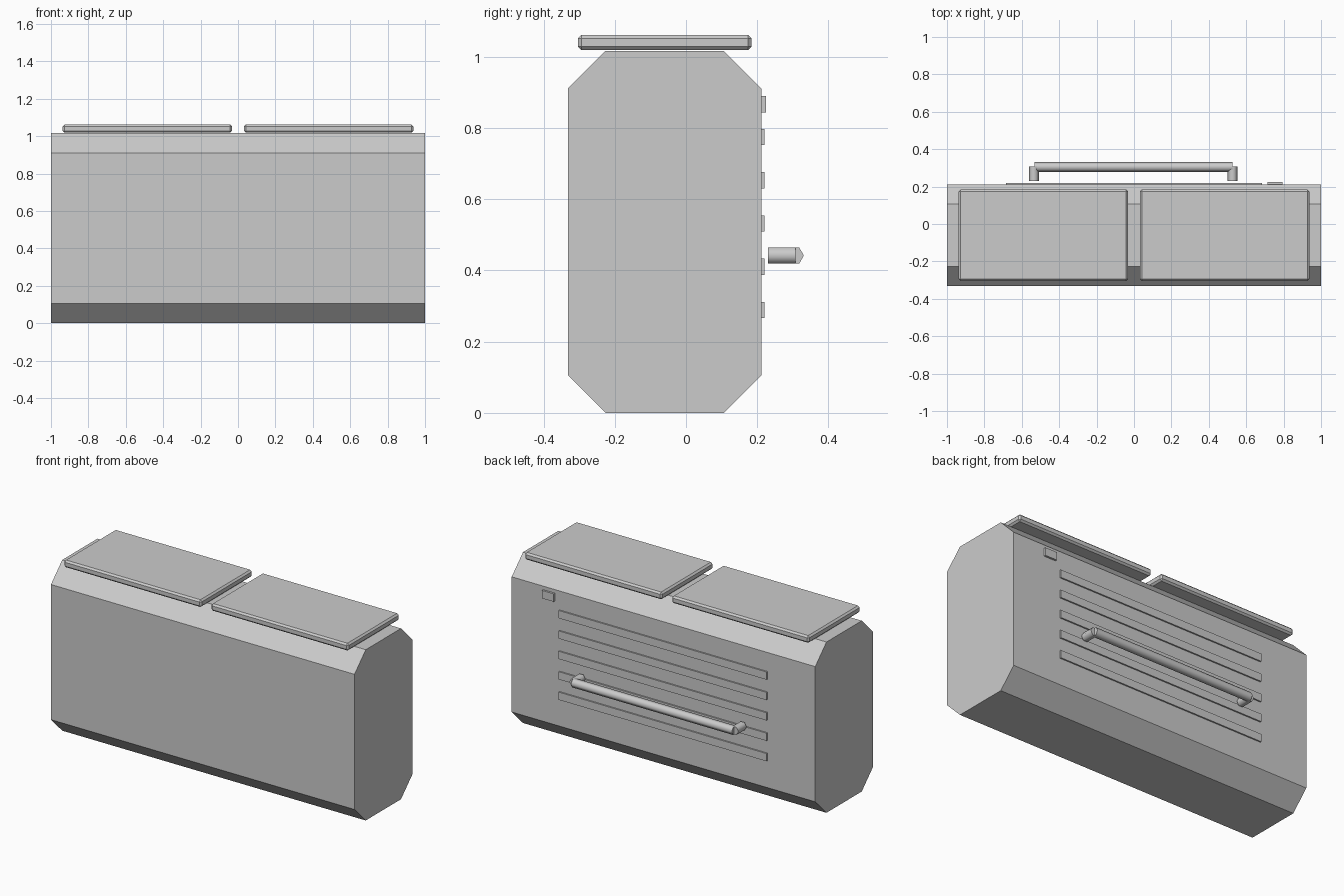
import bpy
import bmesh
from math import pi, radians
from mathutils import Matrix, Vector

default = bpy.data.objects.get("Cube")
if default:
    bpy.data.objects.remove(default, do_unlink=True)

grey = bpy.data.materials.new("light grey")
grey.use_nodes = True
GREY = (0.6, 0.6, 0.6, 1)
grey.diffuse_color = GREY
grey.node_tree.nodes["Principled BSDF"].inputs["Base Color"].default_value = GREY


def finish(name, bm):
    bmesh.ops.recalc_face_normals(bm, faces=bm.faces)
    mesh = bpy.data.meshes.new(name)
    bm.to_mesh(mesh)
    bm.free()
    mesh.materials.append(grey)
    obj = bpy.data.objects.new(name, mesh)
    bpy.context.collection.objects.link(obj)
    return obj


def box(name, low, high, bevel=0, choose=lambda e: True):
    """Box between two corners, with chosen edges chamfered."""
    low, high = Vector(low), Vector(high)
    bm = bmesh.new()
    bmesh.ops.create_cube(bm, size=1)
    for v in bm.verts:
        v.co = (low + high) / 2 + v.co * (high - low)
    if bevel:
        bmesh.ops.bevel(bm, geom=[e for e in bm.edges if choose(e)], offset=bevel,
                        offset_type='OFFSET', segments=1, affect='EDGES')
    return finish(name, bm)


def rod(name, centre, length, axis):
    """Six-sided smooth rod along an axis."""
    bm = bmesh.new()
    turn = Matrix.Rotation(pi / 2, 4, 'X')
    if axis == 'X':
        turn = Matrix.Rotation(pi / 2, 4, 'Z') @ turn
    bmesh.ops.create_cone(bm, cap_ends=True, segments=6, radius1=0.026,
                          radius2=0.026, depth=length)
    # put a corner sideways so the flats face up and down
    if abs(max(v.co.x for v in bm.verts) - 0.026) > 0.001:
        bmesh.ops.rotate(bm, verts=bm.verts, matrix=Matrix.Rotation(pi / 6, 3, 'Z'))
    bm.transform(Matrix.Translation(centre) @ turn)
    obj = finish(name, bm)
    bpy.ops.object.select_all(action='DESELECT')
    obj.select_set(True)
    bpy.context.view_layer.objects.active = obj
    bpy.ops.object.shade_smooth_by_angle(angle=radians(65))
    return obj


# Case with its four long edges chamfered
box("case", (-1, -0.332, 0), (1, 0.212, 1.017), 0.106,
    lambda e: abs(e.verts[0].co.x - e.verts[1].co.x) > 1)

# Two bevelled lids
for side, x0, x1 in (("right", -0.937, -0.032), ("left", 0.032, 0.937)):
    box(side + "_lid", (x0, -0.304, 1.019), (x1, 0.184, 1.062), 0.01)

# Raised slats and small latch on the back
for i in range(5):
    z = 0.266 + i * 0.1215
    box(f"slat_{i + 1}", (-0.685, 0.2, z), (0.685, 0.2205, z + 0.046))
box("latch", (0.715, 0.2, 0.843), (0.793, 0.224, 0.89))

# Back handle: bar and two posts
rod("handle_bar", (-0.003, 0.305, 0.442), 1.06, 'X')
rod("handle_post_right", (-0.535, 0.269, 0.442), 0.077, 'Y')
rod("handle_post_left", (0.527, 0.269, 0.442), 0.077, 'Y')
